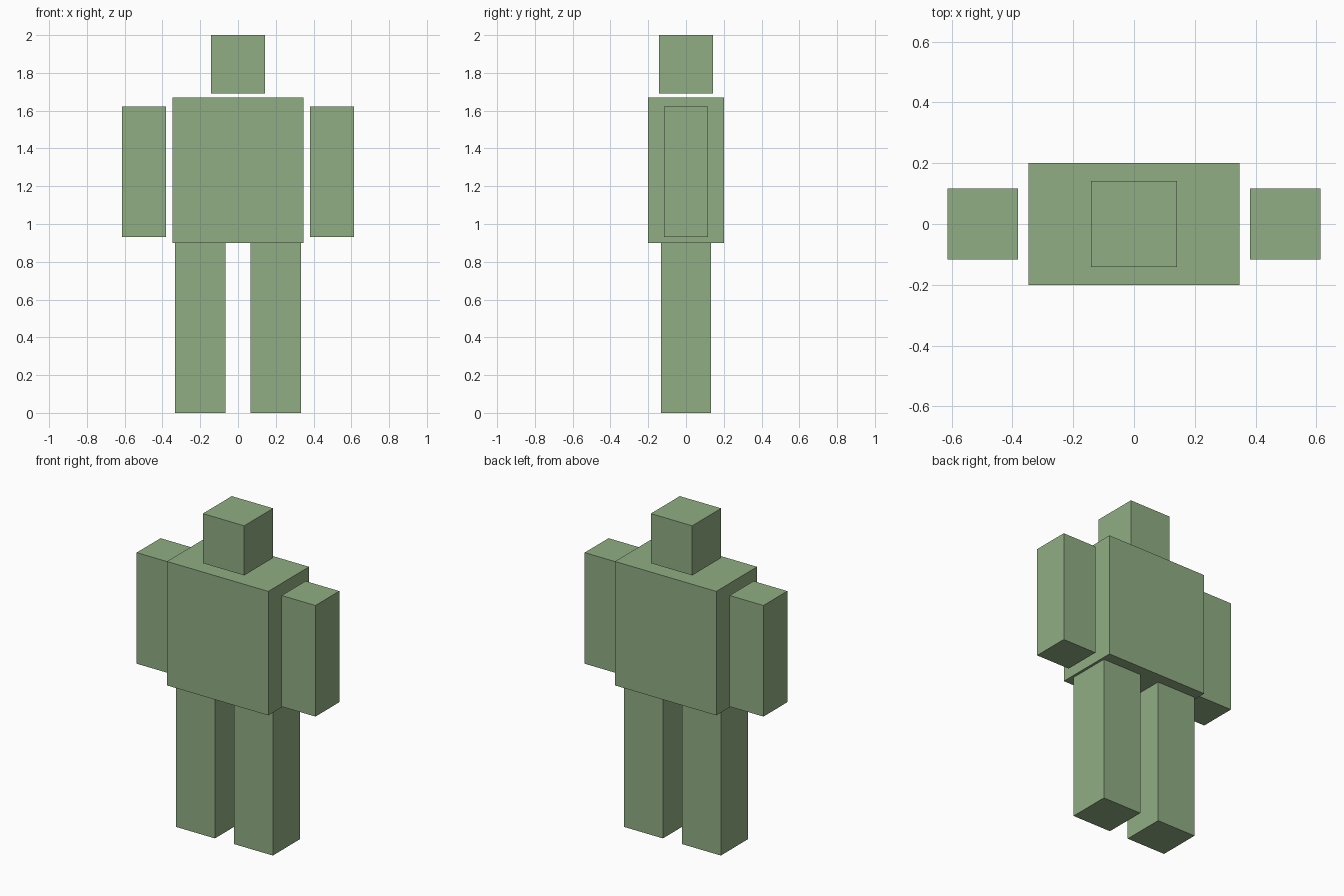
import bpy
import bmesh
from mathutils import Vector

cube = bpy.data.objects.get("Cube")
if cube:
    bpy.data.objects.remove(cube, do_unlink=True)

# Single sage green material
green = bpy.data.materials.new("sage_green")
green.use_nodes = True
colour = (0.28, 0.42, 0.23, 1.0)
green.diffuse_color = colour
green.node_tree.nodes["Principled BSDF"].inputs["Base Color"].default_value = colour


def box(name, centre, size):
    """Add a flat-shaded box with its origin at its centre."""
    bm = bmesh.new()
    bmesh.ops.create_cube(bm, size=1.0)
    bmesh.ops.scale(bm, vec=Vector(size), verts=bm.verts)
    mesh = bpy.data.meshes.new(name)
    bm.to_mesh(mesh)
    bm.free()
    mesh.materials.append(green)
    obj = bpy.data.objects.new(name, mesh)
    obj.location = centre
    bpy.context.collection.objects.link(obj)
    return obj


# Head floats just above the torso
box("head", (0, 0, 1.846), (0.284, 0.284, 0.308))
box("torso", (0, 0, 1.285), (0.696, 0.4, 0.77))

# Mirrored limbs: arms stand clear of the torso, legs meet its underside
for side, sign in (("left", 1), ("right", -1)):
    box(side + "_arm", (sign * 0.498, 0, 1.277), (0.232, 0.234, 0.69))
    box(side + "_leg", (sign * 0.199, 0, 0.45), (0.267, 0.266, 0.9))
